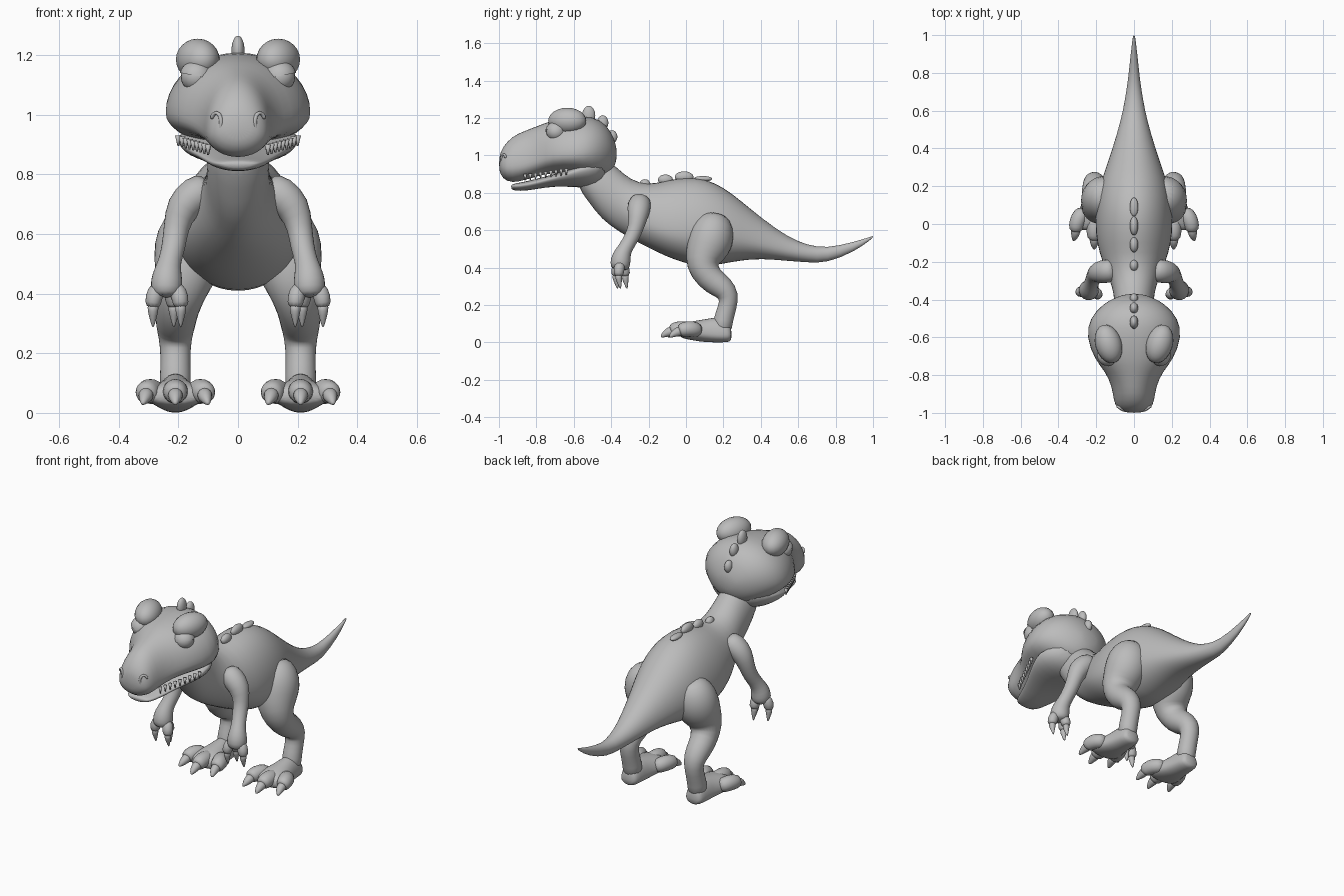
import bpy, bmesh, math
from mathutils import Vector, Matrix

skin = bpy.data.materials.new("grey_skin")
skin.diffuse_color = (0.5, 0.5, 0.5, 1)


def finish(name, bm, mirror=False, subsurf=1):
    bmesh.ops.recalc_face_normals(bm, faces=bm.faces)
    me = bpy.data.meshes.new(name)
    for f in bm.faces:
        f.smooth = True
    bm.to_mesh(me)
    bm.free()
    me.materials.append(skin)
    ob = bpy.data.objects.new(name, me)
    bpy.context.collection.objects.link(ob)
    if mirror:
        m = ob.modifiers.new("mirror", 'MIRROR')
        m.use_mirror_merge = False
    if subsurf:
        ob.modifiers.new("smooth", 'SUBSURF').levels = subsurf
        ob.modifiers["smooth"].render_levels = subsurf
    return ob


def skin_rings(bm, rings):
    vs = [[bm.verts.new(p) for p in r] for r in rings]
    n = len(vs[0])
    for a, b in zip(vs, vs[1:]):
        for i in range(n):
            j = (i + 1) % n
            bm.faces.new((a[i], a[j], b[j], b[i]))
    bm.faces.new(vs[0])
    bm.faces.new(vs[-1])


def loft(name, secs, cx=0, mirror=False, n=20):
    """Sections along y: (y, bottom, top, half width, height of widest point)."""
    bm = bmesh.new()
    rings = []
    for y, zb, zt, w, zw in secs:
        ring = []
        for i in range(n):
            a = 2 * math.pi * i / n
            s = math.sin(a)
            ring.append((cx + w * math.cos(a), y, zw + s * ((zt - zw) if s > 0 else (zw - zb))))
        rings.append(ring)
    skin_rings(bm, rings)
    return finish(name, bm, mirror)


def tube(bm, pts, n=12):
    """Round limb through points (x, y, z, radius)."""
    P = [Vector(p[:3]) for p in pts]
    rings = []
    for k, p in enumerate(P):
        t = (P[min(k + 1, len(P) - 1)] - P[max(k - 1, 0)]).normalized()
        u = (Vector((1, 0, 0)) - t * t.x).normalized()
        v = t.cross(u)
        r = pts[k][3]
        rings.append([p + (u * math.cos(2 * math.pi * i / n) + v * math.sin(2 * math.pi * i / n)) * r
                      for i in range(n)])
    skin_rings(bm, rings)


def ball(bm, c, r, tilt=0):
    m = Matrix.Translation(c) @ Matrix.Rotation(tilt, 4, 'Z') @ Matrix.Diagonal((*r, 1))
    return bmesh.ops.create_uvsphere(bm, u_segments=20, v_segments=12, radius=1, matrix=m)['verts']


# body, neck and tail
loft("body", [
    (1.0, .563, .57, .004, .567), (.985, .547, .565, .007, .556), (.9, .485, .538, .018, .51),
    (.75, .423, .503, .033, .465), (.65, .428, .522, .05, .475), (.55, .435, .56, .07, .49),
    (.4, .448, .67, .115, .53), (.3, .438, .755, .15, .56), (.2, .42, .835, .185, .58),
    (.1, .40, .88, .203, .59), (0, .42, .888, .208, .59), (-.1, .455, .872, .2, .6),
    (-.2, .505, .843, .17, .63), (-.3, .555, .872, .128, .69), (-.37, .6, .94, .107, .76),
    (-.45, .655, 1.0, .105, .82), (-.52, .75, 1.0, .1, .87), (-.58, .83, .95, .07, .89)])

# head with snout
loft("head", [
    (-1.0, .92, .99, .04, .955), (-.982, .875, 1.045, .092, .94), (-.93, .85, 1.105, .11, .94),
    (-.86, .868, 1.135, .118, .95), (-.78, .892, 1.165, .155, .98), (-.72, .905, 1.19, .21, 1.0),
    (-.60, .905, 1.21, .257, 1.0), (-.5, .87, 1.215, .24, 1.02), (-.42, .88, 1.165, .165, 1.03),
    (-.385, .93, 1.09, .09, 1.02), (-.37, .98, 1.04, .04, 1.01)])

# lower jaw
loft("lower_jaw", [
    (-.935, .822, .842, .05, .834), (-.92, .81, .85, .075, .836), (-.85, .81, .862, .1, .842),
    (-.75, .83, .888, .138, .868), (-.65, .835, .915, .19, .895), (-.56, .825, .96, .215, .93),
    (-.48, .83, .98, .18, .93), (-.42, .88, .99, .12, .94)])

# teeth along the upper lip
bm = bmesh.new()
for i in range(9):
    t = i / 8
    x, y, z = .1 + .1 * t, -.86 + .22 * t, .885 + .03 * t
    tube(bm, [(x, y, z + .015, .011), (x, y, z - .02, .003)], 6)
finish("teeth", bm, True, 0)

# brow ridges
bm = bmesh.new()
ball(bm, (.135, -.635, 1.185), (.07, .105, .07), -.3)
finish("brow_ridges", bm, True, 0)

# eyes and their half-closed lids
bm = bmesh.new()
ball(bm, (.14, -.695, 1.127), (.052, .052, .05))
finish("eyes", bm, True, 0)
bm = bmesh.new()
ball(bm, (.14, -.695, 1.127), (.057, .057, .055))
bmesh.ops.bisect_plane(bm, geom=bm.verts[:] + bm.edges[:] + bm.faces[:], plane_co=(.14, -.695, 1.13),
                       plane_no=(-.2, 0, 1), clear_inner=True)
finish("eyelids", bm, True, 0)

# nostril rims
bm = bmesh.new()
rim = [(.073 + .018 * math.cos(a), -.975 + .012 * math.cos(a), .975 + .033 * math.sin(a), .008)
       for a in [math.pi * (.1 + i * .2) for i in range(9)]]
tube(bm, rim, 8)
finish("nostril_rims", bm, True)

# crest bumps on the head and spine: (y, z, length along y, height)
bm = bmesh.new()
for y, z, ly, h in [(-.52, 1.215, .035, .05), (-.445, 1.175, .03, .04), (-.395, 1.10, .028, .035),
                    (-.22, .845, .03, .028), (-.11, .87, .04, .028), (-.01, .885, .05, .03),
                    (.09, .875, .05, .015)]:
    ball(bm, (0, y, z), (.022, ly, h))
finish("crest_bumps", bm, False, 0)

# arms
bm = bmesh.new()
tube(bm, [(.09, -.24, .76, .055), (.14, -.25, .735, .068), (.19, -.255, .69, .06), (.208, -.265, .62, .043),
          (.215, -.29, .56, .042), (.23, -.325, .505, .038), (.238, -.345, .465, .052),
          (.24, -.352, .42, .058), (.24, -.355, .385, .045)])
finish("arms", bm, True)

# fingers and finger claws
bm, cl = bmesh.new(), bmesh.new()
for x0, x1, y in [(.265, .285, -.36), (.21, .192, -.375), (.225, .215, -.325)]:
    tube(bm, [(x0, -.35, .43, .03), (x1, y, .385, .031), (x1, y, .35, .026)], 10)
    tube(cl, [(x1, y, .365, .02), (x1, y, .345, .021), (x1, y + .005, .315, .012), (x1, y + .01, .285, .003)], 8)
finish("fingers", bm, True)
finish("finger_claws", cl, True)

# legs
bm = bmesh.new()
tube(bm, [(.13, .16, .69, .06), (.15, .15, .63, .11), (.16, .135, .55, .128), (.175, .10, .47, .108),
          (.192, .085, .41, .09), (.205, .12, .345, .073), (.21, .195, .295, .068), (.21, .232, .25, .056),
          (.21, .222, .19, .05), (.21, .198, .12, .053), (.21, .19, .05, .055)], 16)
finish("legs", bm, True)

# feet
loft("feet", [
    (.245, .01, .07, .04, .04), (.225, 0, .12, .055, .04), (.17, 0, .14, .06, .04), (.1, 0, .125, .07, .045),
    (.03, .012, .115, .095, .05), (-.015, .02, .1, .1, .055), (-.035, .035, .08, .08, .055)],
    .21, True, 16)

# toes and toe claws
bm, cl = bmesh.new(), bmesh.new()
for dx, y in [(-.085, 0), (0, -.035), (.085, .01)]:
    x = .21 + dx
    k = dx * .15
    tube(bm, [(.21 + dx * .6, .08, .06, .04), (x, .02 + y, .075, .047), (x + k, -.025 + y, .07, .042),
              (x + k, -.05 + y, .06, .034)], 10)
    tube(cl, [(x + k, -.03 + y, .062, .027), (x + k, -.05 + y, .06, .029), (x + 1.5 * k, -.08 + y, .045, .02),
              (x + 2 * k, -.1 + y, .028, .005)], 8)
finish("toes", bm, True)
finish("toe_claws", cl, True)
